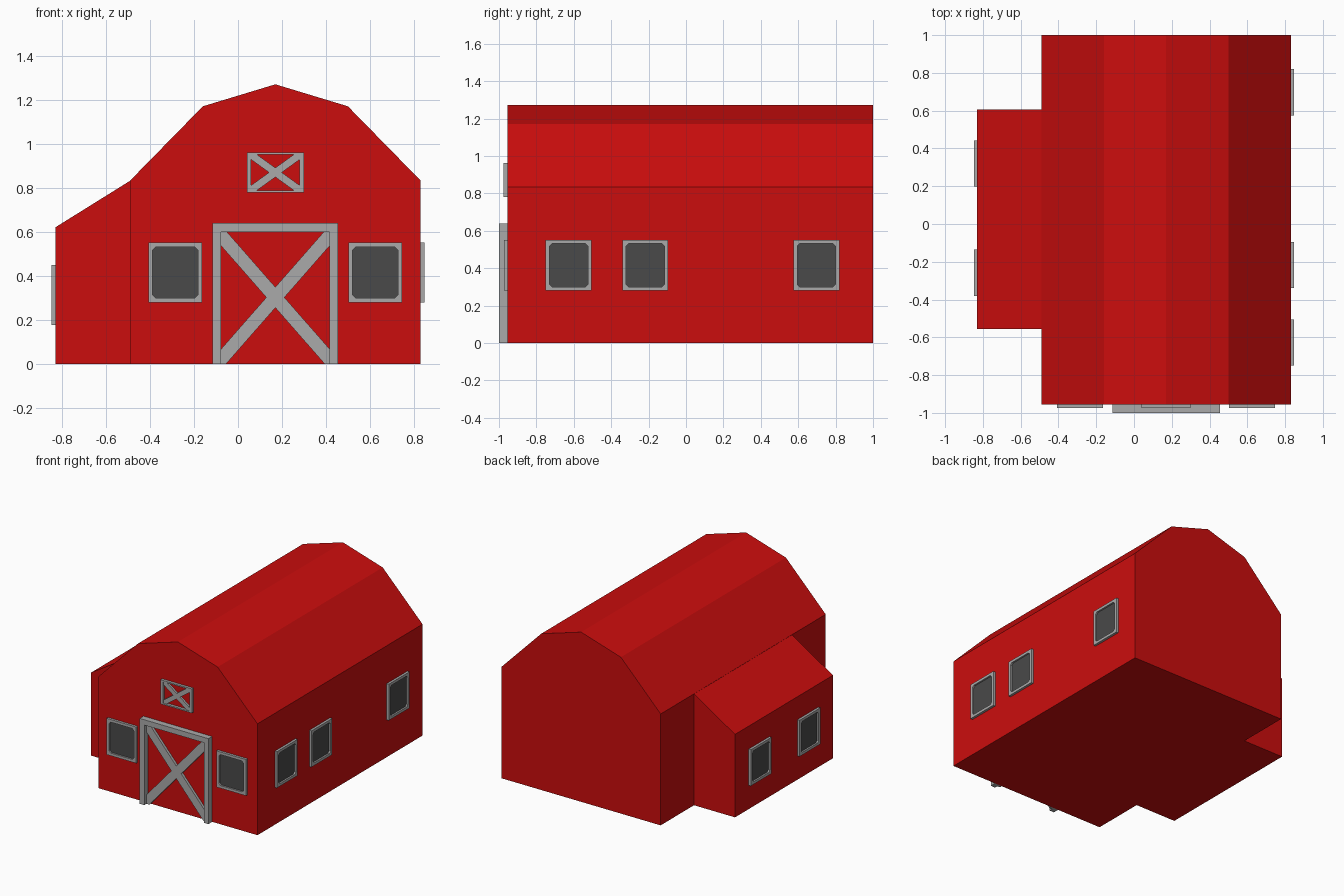
import bpy, bmesh

if "Cube" in bpy.data.objects:
    bpy.data.objects.remove(bpy.data.objects["Cube"])


def material(name, rgb):
    m = bpy.data.materials.new(name)
    m.diffuse_color = (*rgb, 1)
    m.use_nodes = True
    m.node_tree.nodes["Principled BSDF"].inputs["Base Color"].default_value = m.diffuse_color
    return m


RED = material("barn red", (0.6, 0.004, 0.004))
GREY = material("trim grey", (0.4, 0.4, 0.4))
DARK = material("window glass", (0.068, 0.068, 0.068))

FRONT_Y, RIGHT_X, LEFT_X = -0.955, 0.83, -0.83

# Walls map (along, height, distance out) to world space
WALLS = {
    "front": lambda u, v, d: (u, FRONT_Y - d, v),
    "right": lambda u, v, d: (RIGHT_X + d, u, v),
    "left": lambda u, v, d: (LEFT_X - d, u, v),
}


def finish(name, bm, mat):
    bmesh.ops.remove_doubles(bm, verts=bm.verts, dist=1e-5)
    bmesh.ops.recalc_face_normals(bm, faces=bm.faces)
    me = bpy.data.meshes.new(name)
    bm.to_mesh(me)
    bm.free()
    me.materials.append(mat)
    ob = bpy.data.objects.new(name, me)
    bpy.context.collection.objects.link(ob)
    return ob


def prism(name, pts, d0, d1, mat, place):
    """Extrude a flat outline between two distances."""
    bm = bmesh.new()
    a = [bm.verts.new(place(u, v, d0)) for u, v in pts]
    b = [bm.verts.new(place(u, v, d1)) for u, v in pts]
    bm.faces.new(a)
    bm.faces.new(b)
    n = len(pts)
    for i in range(n):
        j = (i + 1) % n
        bm.faces.new((a[i], a[j], b[j], b[i]))
    return finish(name, bm, mat)


def rect8(u0, v0, u1, v1, c):
    """Rectangle outline with corners cut by c, always eight points."""
    return [(u0 + c, v0), (u1 - c, v0), (u1, v0 + c), (u1, v1 - c),
            (u1 - c, v1), (u0 + c, v1), (u0, v1 - c), (u0, v0 + c)]


def ring(name, outer, inner, depth, mat, place):
    """Raised frame between two eight-point outlines."""
    bm = bmesh.new()
    loops = [[bm.verts.new(place(u, v, d)) for u, v in pts]
             for pts, d in ((outer, 0), (outer, depth), (inner, depth), (inner, 0))]
    for a, b in zip(loops, loops[1:] + loops[:1]):
        for i in range(8):
            j = (i + 1) % 8
            bm.faces.new((a[i], a[j], b[j], b[i]))
    # merge the doubled outer corners
    bmesh.ops.remove_doubles(bm, verts=bm.verts, dist=1e-5)
    bmesh.ops.dissolve_degenerate(bm, dist=1e-5, edges=bm.edges)
    return finish(name, bm, mat)


def window(name, wall, u0, v0, w=0.245, h=0.272):
    place = WALLS[wall]
    u1, v1, t = u0 + w, v0 + h, 0.02
    inner = rect8(u0 + t, v0 + t, u1 - t, v1 - t, 0.014)
    ring(name + "_frame", rect8(u0, v0, u1, v1, 0), inner, 0.018, GREY, place)
    prism(name + "_pane", inner, 0, 0.006, DARK, place)


def cross(name, u0, v0, u1, v1, a, b, depth):
    """Two diagonal braces whose ends fill the corners."""
    brace = [(u0, v0), (u0 + a, v0), (u1, v1 - b), (u1, v1), (u1 - a, v1), (u0, v0 + b)]
    flipped = [(u0 + u1 - u, v) for u, v in brace]
    prism(name + "_rising", brace, 0, depth, GREY, WALLS["front"])
    prism(name + "_falling", flipped, 0, depth - 0.0005, GREY, WALLS["front"])


# Main barn with gambrel roof
along_y = lambda x, z, y: (x, y, z)
half = [(0.66, 0), (0.66, 0.835), (0.33, 1.172)]
profile = ([(0.17 + x, z) for x, z in half] + [(0.17, 1.272)]
           + [(0.17 - x, z) for x, z in reversed(half)])
barn = prism("barn_body", profile, FRONT_Y, 1.0, RED, along_y)

# Side lean-to, joined into the barn
shed = prism("lean_to", [(-0.83, 0), (-0.40, 0), (-0.40, 0.835), (-0.488, 0.835), (-0.83, 0.622)],
             -0.555, 0.605, RED, along_y)
shed.hide_render = True
shed.hide_viewport = False
shed.display_type = 'WIRE'
join = barn.modifiers.new("join lean-to", 'BOOLEAN')
join.operation, join.solver, join.object = 'UNION', 'EXACT', shed
# Bake the join, then drop the helper
graph = bpy.context.evaluated_depsgraph_get()
barn_mesh = bpy.data.meshes.new_from_object(barn.evaluated_get(graph))
barn.modifiers.clear()
barn.data = barn_mesh
bpy.data.objects.remove(shed)

# Barn door: three-sided frame and cross braces
prism("door_frame", [(-0.115, 0), (-0.077, 0), (-0.077, 0.6), (0.417, 0.6), (0.417, 0),
                     (0.455, 0), (0.455, 0.64), (-0.115, 0.64)],
      0, 0.045, GREY, WALLS["front"])
cross("door_brace", -0.096, 0, 0.436, 0.605, 0.042, 0.046, 0.02)

# Hayloft hatch
ring("hatch_frame", rect8(0.04, 0.78, 0.30, 0.962, 0), rect8(0.06, 0.79, 0.28, 0.952, 0),
     0.02, GREY, WALLS["front"])
cross("hatch_brace", 0.055, 0.787, 0.285, 0.955, 0.028, 0.022, 0.016)

# Windows
for i, u in enumerate((-0.408, 0.502)):
    window(f"front_window_{i + 1}", "front", u, 0.28)
for i, u in enumerate((-0.75, -0.34, 0.575)):
    window(f"right_window_{i + 1}", "right", u, 0.28)
for i, u in enumerate((-0.38, 0.198)):
    window(f"left_window_{i + 1}", "left", u, 0.178)
